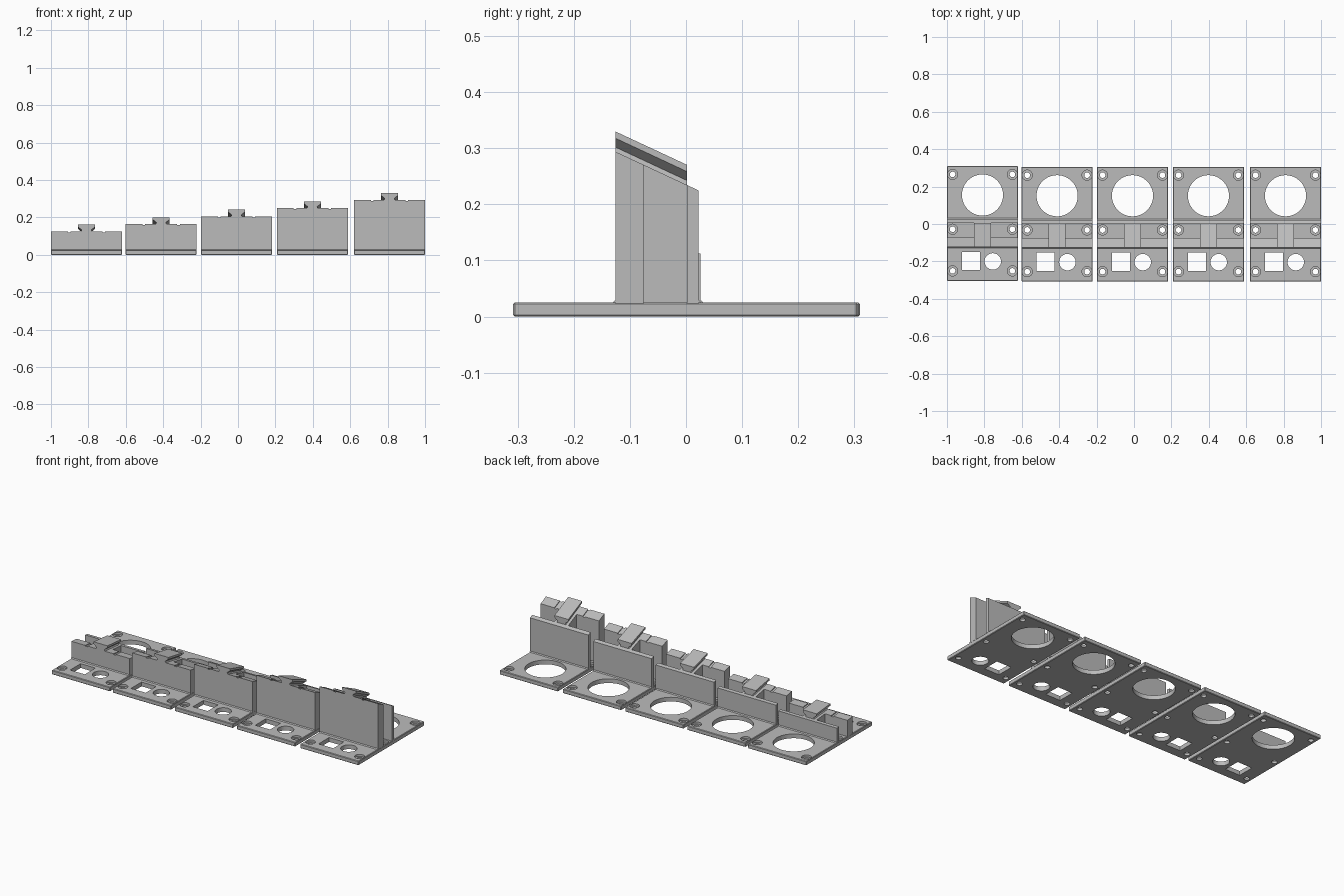
import bpy, bmesh, math
from mathutils import Matrix

if "Cube" in bpy.data.objects:
    bpy.data.objects.remove(bpy.data.objects["Cube"], do_unlink=True)

grey = bpy.data.materials.new("plain grey")
grey.use_nodes = True
colour = (0.5, 0.5, 0.5, 1)
grey.diffuse_color = colour
grey.node_tree.nodes["Principled BSDF"].inputs["Base Color"].default_value = colour


def add_object(name, bm):
    bmesh.ops.recalc_face_normals(bm, faces=bm.faces)
    mesh = bpy.data.meshes.new(name)
    bm.to_mesh(mesh)
    bm.free()
    mesh.materials.append(grey)
    obj = bpy.data.objects.new(name, mesh)
    bpy.context.collection.objects.link(obj)
    return obj


def prism(bm, points, offset):
    """Extrude a closed loop of 3D points along an offset."""
    face = bm.faces.new([bm.verts.new(p) for p in points])
    new = bmesh.ops.extrude_face_region(bm, geom=[face])["geom"]
    verts = [v for v in new if isinstance(v, bmesh.types.BMVert)]
    bmesh.ops.translate(bm, verts=verts, vec=offset)


def box(bm, x0, x1, y0, y1, z0, z1):
    prism(bm, [(x0, y0, z0), (x1, y0, z0), (x1, y1, z0), (x0, y1, z0)], (0, 0, z1 - z0))


def cylinder(bm, x, y, radius, z0, z1, sides=32):
    bmesh.ops.create_cone(bm, cap_ends=True, segments=sides, radius1=radius, radius2=radius,
                          depth=z1 - z0, matrix=Matrix.Translation((x, y, (z0 + z1) / 2)))


HALF, THICK = 0.19, 0.025
FRONT, INNER, BACK, REAR = -0.125, -0.075, 0.003, 0.023

# Plate with softened edges
bm = bmesh.new()
box(bm, -HALF, HALF, -0.307, 0.307, 0, THICK)
bmesh.ops.bevel(bm, geom=bm.edges[:], offset=0.003, segments=1, affect='EDGES')
plate = add_object("base_plate", bm)

# Holes: large round, square, small round and six counterbored screw holes
bm = bmesh.new()
cylinder(bm, 0, 0.152, 0.11, -0.05, 0.08, 64)
cylinder(bm, 0.055, -0.203, 0.044, -0.05, 0.08, 40)
box(bm, -0.11, -0.014, -0.25, -0.152, -0.05, 0.08)
drill = bmesh.new()
for x in (-0.16, 0.16):
    for y in (-0.254, -0.031, 0.262):
        cylinder(bm, x, y, 0.015, -0.05, 0.08)
        cylinder(drill, x, y, 0.027, 0.013, 0.08)
for cutter in (add_object("hole_cutter", bm), add_object("head_cutter", drill)):
    cutter.hide_render = True
    mod = plate.modifiers.new("holes", 'BOOLEAN')
    mod.object, mod.operation, mod.solver = cutter, 'DIFFERENCE', 'EXACT'
graph = bpy.context.evaluated_depsgraph_get()
cut_mesh = bpy.data.meshes.new_from_object(plate.evaluated_get(graph))
plate.modifiers.clear()
plate.data = cut_mesh
for name in ("hole_cutter", "head_cutter"):
    bpy.data.objects.remove(bpy.data.objects[name], do_unlink=True)

# Five brackets, each tilted a further five degrees
centres = (-0.81, -0.411, -0.008, 0.398, 0.81)
heights = (0.125, 0.165, 0.206, 0.25, 0.294)
for i, (cx, height) in enumerate(zip(centres, heights)):
    slope = math.tan(math.radians(5 * (i + 1)))
    place = (cx, 0.003 if i == 0 else -0.001, 0)

    def top(y):
        return height - slope * (y - FRONT)

    def sloped(bm, x0, x1, y0, y1, drop=0):
        z0 = THICK - 0.002
        prism(bm, [(x0, y0, z0), (x0, y1, z0), (x0, y1, top(y1) - drop),
                   (x0, y0, top(y0) - drop)], (x1 - x0, 0, 0))

    base = plate if i == 0 else plate.copy()
    if i:
        bpy.context.collection.objects.link(base)
        base.name = f"base_plate_{i + 1}"
    base.location = place

    # Thick front wall with two small notches along its top
    bm = bmesh.new()
    cuts = (-HALF, -0.1, -0.085, 0.085, 0.1, HALF)
    for k in range(5):
        sloped(bm, cuts[k], cuts[k + 1], FRONT, INNER, 0.005 * (k % 2))
    bmesh.ops.remove_doubles(bm, verts=bm.verts, dist=0.0001)
    add_object(f"front_wall_{i + 1}", bm).location = place

    # Thin rear wall
    bm = bmesh.new()
    sloped(bm, -HALF, HALF, BACK, REAR)
    add_object(f"rear_wall_{i + 1}", bm).location = place

    # Middle web under the rail
    bm = bmesh.new()
    sloped(bm, -0.045, 0.045, INNER, BACK)
    add_object(f"middle_web_{i + 1}", bm).location = place

    # Small fillets along the feet of both walls
    bm = bmesh.new()
    for y, step in ((FRONT, -0.005), (REAR, 0.005)):
        prism(bm, [(-HALF, y, THICK), (-HALF, y + step, THICK), (-HALF, y, THICK + 0.005)],
              (2 * HALF, 0, 0))
    add_object(f"wall_fillets_{i + 1}", bm).location = place

    # Dovetail rail following the slope
    bm = bmesh.new()
    half = [(0.03, -0.002), (0.025, 0.008), (0.045, 0.024), (0.045, 0.036)]
    outline = half + [(-x, z) for x, z in reversed(half)]
    prism(bm, [(x, FRONT, height + z) for x, z in outline],
          (0, BACK - FRONT, top(BACK) - height))
    add_object(f"dovetail_rail_{i + 1}", bm).location = place
